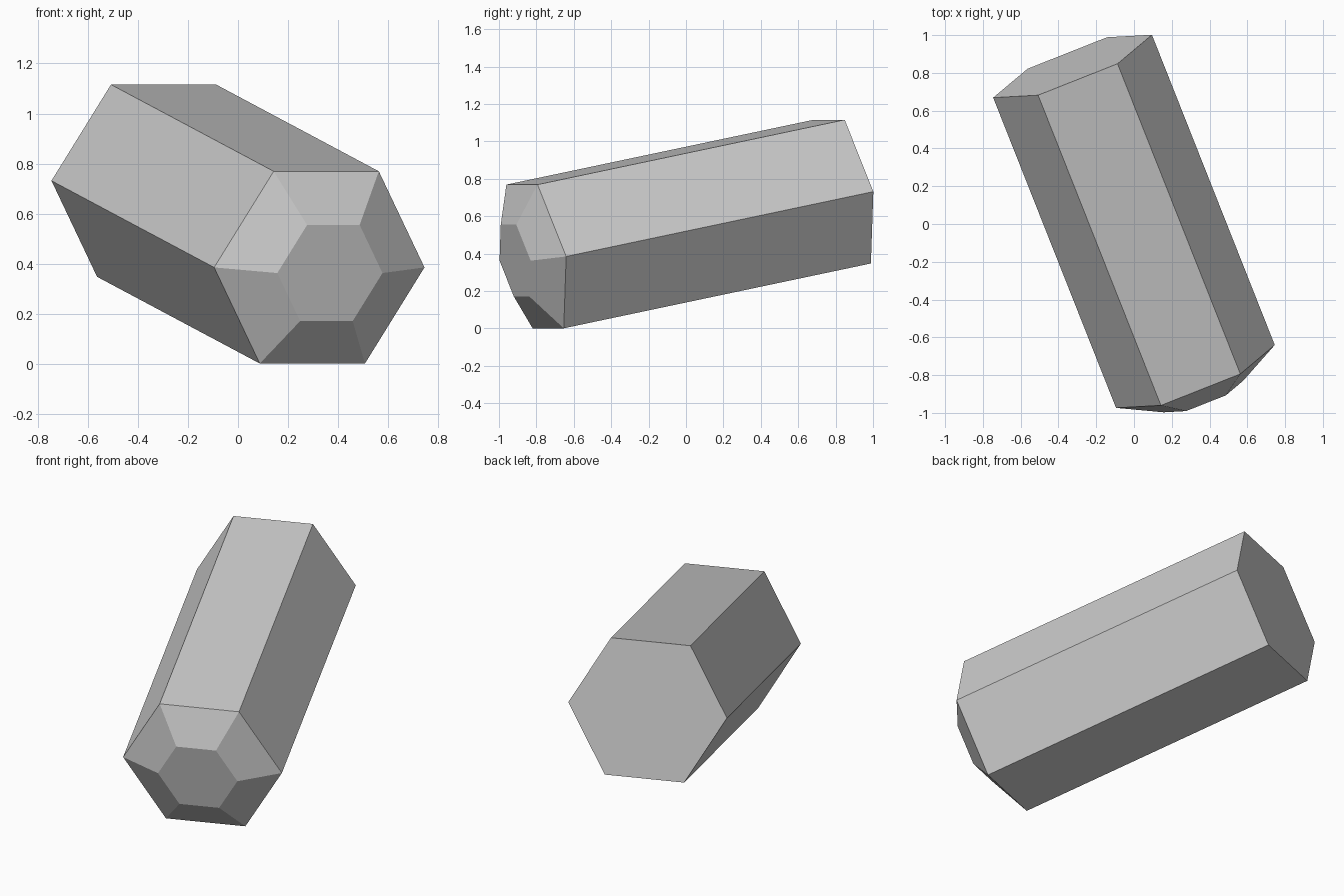
import bpy, bmesh
from math import radians, sin, cos, pi
from mathutils import Matrix, Vector

cube = bpy.data.objects.get("Cube")
if cube:
    bpy.data.objects.remove(cube, do_unlink=True)

SIDES = 6
RADIUS = 0.452
LENGTH = 1.8
TIP_DEPTH = 0.117

# Single plain grey
grey = bpy.data.materials.new("light_grey")
grey.use_nodes = True
colour = (0.6, 0.6, 0.6, 1)
grey.diffuse_color = colour
grey.node_tree.nodes["Principled BSDF"].inputs["Base Color"].default_value = colour

bm = bmesh.new()


def ring(y, radius):
    """Hexagonal cross-section lying across the prism axis (local y)."""
    return [bm.verts.new((radius * cos(2 * pi * i / SIDES), y,
                          radius * sin(2 * pi * i / SIDES)))
            for i in range(SIDES)]


# Chamfered tip, front shoulder and flat back end
rings = [ring(-TIP_DEPTH, RADIUS / 2), ring(0, RADIUS), ring(LENGTH, RADIUS)]
for a, b in zip(rings, rings[1:]):
    for i in range(SIDES):
        j = (i + 1) % SIDES
        bm.faces.new((a[i], a[j], b[j], b[i]))
bm.faces.new(rings[0])
bm.faces.new(rings[-1])
bmesh.ops.recalc_face_normals(bm, faces=bm.faces)

# Lean the prism: back end raised and swung to one side
lean = (Matrix.Translation(Vector((0.325, -0.807, 0.385)))
        @ Matrix.Rotation(radians(21.6), 4, 'Z')
        @ Matrix.Rotation(radians(11.1), 4, 'X'))
bm.transform(lean)

mesh = bpy.data.meshes.new("hexagonal_crystal")
bm.to_mesh(mesh)
bm.free()
mesh.materials.append(grey)
crystal = bpy.data.objects.new("hexagonal_crystal", mesh)
bpy.context.collection.objects.link(crystal)
